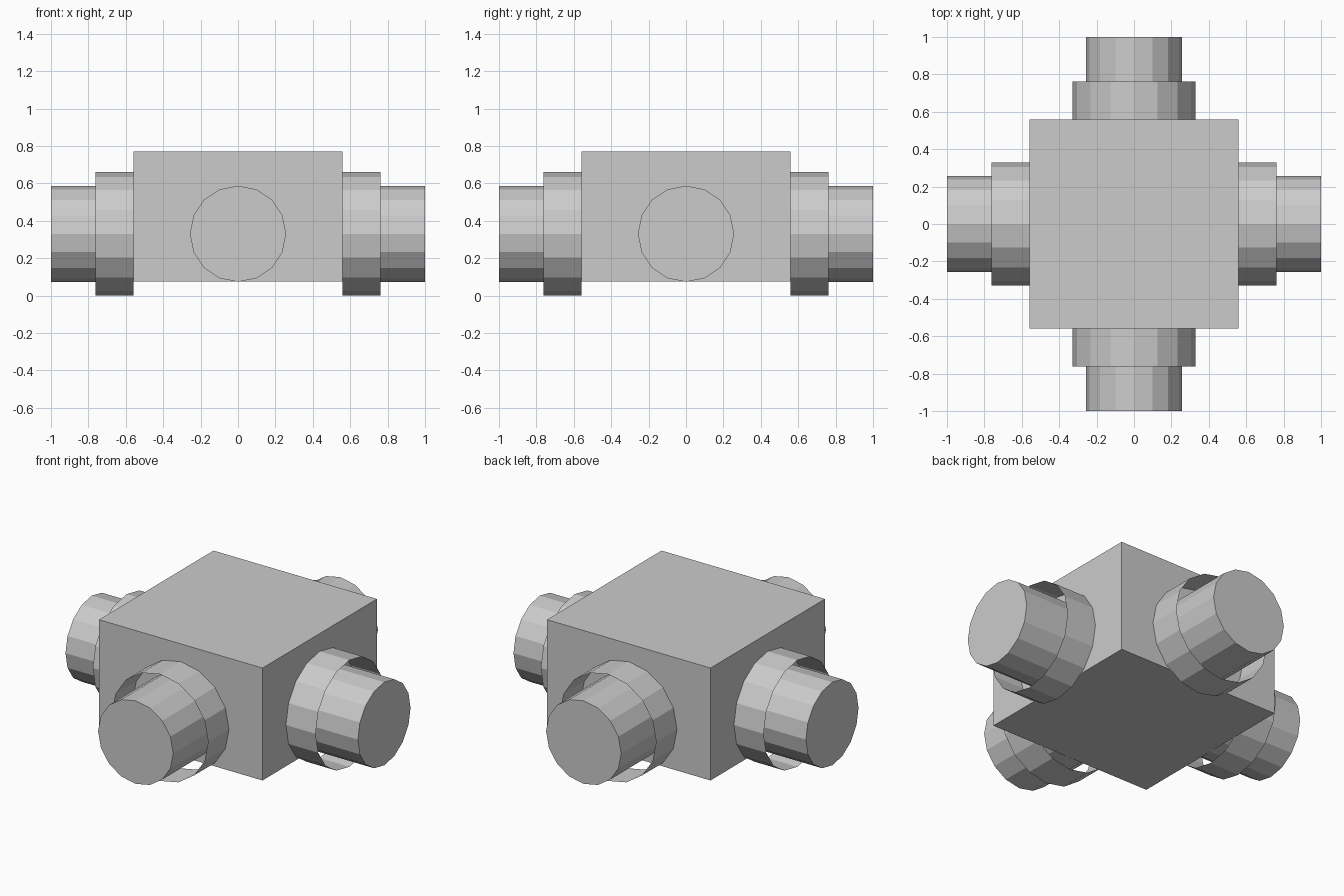
import bpy
from math import pi, cos, sin

if "Cube" in bpy.data.objects:
    bpy.data.objects.remove(bpy.data.objects["Cube"])

HALF, Z0, Z1 = 0.559, 0.075, 0.77   # junction box
AXIS = 0.33                         # pipe axis height
SIDES = 16


def tube(name, radius, start, end, angle, cap):
    """16-sided tube pointing away from the box, optionally closed at its ends."""
    fill = 'NGON' if cap else 'NOTHING'
    mid = (start + end) / 2
    # local x becomes vertical, so a vertex sits on top
    bpy.ops.mesh.primitive_cylinder_add(
        vertices=SIDES, radius=radius, depth=end - start, end_fill_type=fill,
        location=(mid * cos(angle), mid * sin(angle), AXIS),
        rotation=(0, pi / 2, angle))
    bpy.context.object.name = name


# Central box
bpy.ops.mesh.primitive_cube_add(size=1, location=(0, 0, (Z0 + Z1) / 2))
box = bpy.context.object
box.name = "junction_box"
box.scale = (2 * HALF, 2 * HALF, Z1 - Z0)

# Four pipe stubs, each inside a thin open collar
for i, side in enumerate(("right", "back", "left", "front")):
    a = i * pi / 2
    tube(side + "_pipe", 0.257, HALF, 1.0, a, True)
    tube(side + "_collar", 0.33, HALF, 0.762, a, False)
